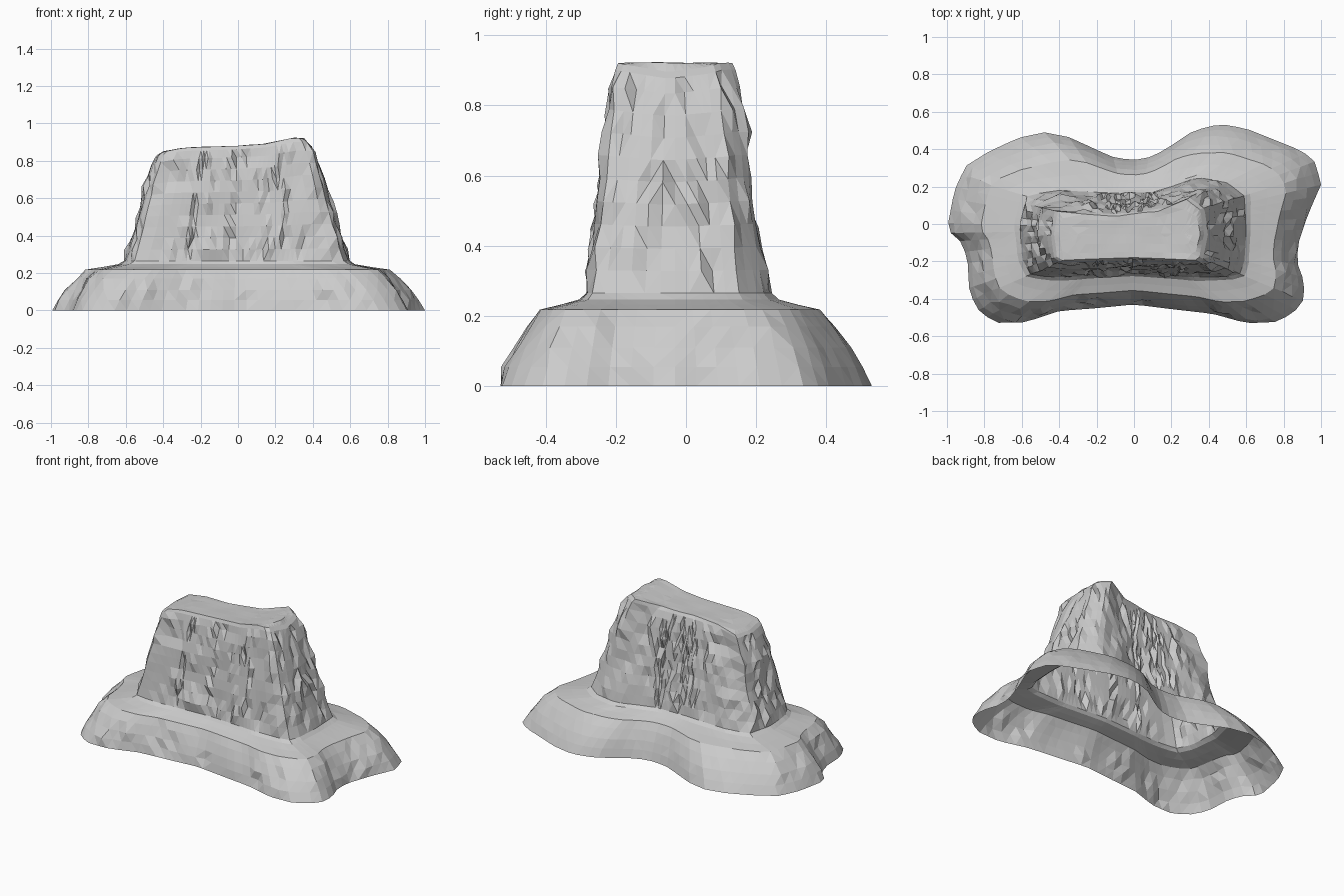
import bpy, bmesh, math, random
from mathutils import Vector, noise

if "Cube" in bpy.data.objects:
    bpy.data.objects.remove(bpy.data.objects["Cube"])

random.seed(7)
N = 84
C = Vector((0.0, -0.03))

# Plan outlines: ground line, foot of the tower, rim of the plateau
GROUND = [(1, .21), (.97, .33), (.9, .39), (.75, .45), (.6, .51), (.46, .535), (.32, .5),
          (.2, .42), (.1, .36), (-.01, .34), (-.12, .36), (-.25, .42), (-.35, .465),
          (-.48, .49), (-.62, .46), (-.78, .385), (-.9, .31), (-.96, .18), (-1, -.03),
          (-.92, -.1), (-.89, -.19), (-.88, -.37), (-.82, -.48), (-.72, -.53),
          (-.58, -.525), (-.4, -.465), (-.2, -.45), (0, -.43), (.2, -.455), (.42, -.48),
          (.6, -.53), (.75, -.525), (.85, -.48), (.91, -.4), (.91, -.31), (.87, -.2),
          (.88, -.1), (.93, .05)]
FOOT = [(.6, -.05), (.59, .15), (.5, .22), (.34, .25), (.2, .2), (.1, .17), (-.1, .165),
        (-.4, .18), (-.57, .155), (-.61, 0), (-.6, -.18), (-.55, -.275), (-.4, -.285),
        (0, -.265), (.3, -.285), (.56, -.28), (.59, -.2)]
RIM = [(.39, -.05), (.37, .08), (.29, .14), (.15, .08), (-.1, .05), (-.3, .06), (-.42, .07),
       (-.44, -.05), (-.42, -.2), (0, -.185), (.36, -.2)]


def cross(a, b):
    return a.x * b.y - a.y * b.x


def even_rays(outline):
    """Directions that divide an outline into equal lengths."""
    pts = [Vector(p) - C for p in outline]
    segs = list(zip(pts, pts[1:] + pts[:1]))
    total = sum((b - a).length for a, b in segs)
    rays, run = [], 0
    for a, b in segs:
        length = (b - a).length
        while len(rays) < N and len(rays) * total / N <= run + length:
            rays.append(a.lerp(b, (len(rays) * total / N - run) / length))
        run += length
    return rays


def sample(outline, rays):
    """Cut an outline with the fan of rays so that all rings match up."""
    pts = [Vector(p) - C for p in outline]
    ring = []
    for d in rays:
        best = 0
        for a, b in zip(pts, pts[1:] + pts[:1]):
            e = b - a
            den = cross(d, e)
            if abs(den) < 1e-9:
                continue
            r, s = cross(a, e) / den, cross(a, d) / den
            if r > 0 and -1e-6 <= s <= 1 + 1e-6:
                best = max(best, r)
        ring.append(C + d * best)
    return ring


def lerp_table(table, x):
    for (x0, y0), (x1, y1) in zip(table, table[1:]):
        if x <= x1:
            return y0 + (y1 - y0) * max(0, (x - x0) / (x1 - x0))
    return table[-1][1]


TOP_Z = [(-.45, .83), (-.4, .85), (-.3, .87), (0, .88), (.15, .89), (.3, .922), (.36, .92), (.42, .87)]
rays = even_rays(GROUND)
ground, foot, rim = (sample(o, rays) for o in (GROUND, FOOT, RIM))
normals = [Vector(((b - a).y, -(b - a).x)).normalized()
           for a, b in ((foot[i - 1], foot[(i + 1) % N]) for i in range(N))]
rings = []


def rough(p, i, z, amount):
    """Push a point along its wall normal: soft waves plus occasional steps."""
    n = noise.noise(Vector((p.x * 6, p.y * 6, z * 4)))
    step = random.choice((0, 0, 0, 0, 0, -1, 1))
    return p + normals[i] * amount * (n * 0.7 + step * 0.8)


# Scree skirt: rises steeply, then rolls over to the tower foot
for z, f in [(0, 0), (.055, .08), (.11, .18), (.17, .32), (.218, .46), (.232, .7), (.247, .92), (.265, 1)]:
    row = []
    for i, (g, t) in enumerate(zip(ground, foot)):
        p = g.lerp(t, f)
        if 0 < z < .2:
            p = rough(p, i, z, .004 if p.y > .25 else .016)
        row.append(Vector((p.x, p.y, z)))
    rings.append(row)

# Tower walls leaning in to a rounded upper edge
TAPER = [(0, 0), (.3, .31), (.6, .56), (.85, .78), (.97, .97), (1, 1.07)]
for v in (.1, .2, .3, .4, .5, .6, .7, .8, .9, .97, 1):
    row = []
    for i, (t, r) in enumerate(zip(foot, rim)):
        p = t.lerp(r, lerp_table(TAPER, v))
        if v < .95:
            p = rough(p, i, v, .018)
        row.append(Vector((p.x, p.y, .265 + v * (lerp_table(TOP_Z, r.x) - .265))))
    rings.append(row)

# Plateau: strips running in towards the long centre line
for k in (.7, .35, .05):
    row = []
    for r in rim:
        x, y = r.x * (.7 + .3 * k), -.06 + (r.y + .06) * k
        row.append(Vector((x, y, lerp_table(TOP_Z, x) + .004 * noise.noise(Vector((x * 8, y * 8, 0))))))
    rings.append(row)

# Loft the rings into one open-bottomed shell
bm = bmesh.new()
grid = [[bm.verts.new(p) for p in row] for row in rings]
for lo, hi in zip(grid, grid[1:]):
    for i in range(N):
        j = (i + 1) % N
        bm.faces.new((lo[i], lo[j], hi[j], hi[i]))
bm.faces.new(grid[-1])
bmesh.ops.triangulate(bm, faces=bm.faces[:])
mesh = bpy.data.meshes.new("rock_mesa")
bm.to_mesh(mesh)
bm.free()
bpy.context.collection.objects.link(bpy.data.objects.new("rock_mesa", mesh))
